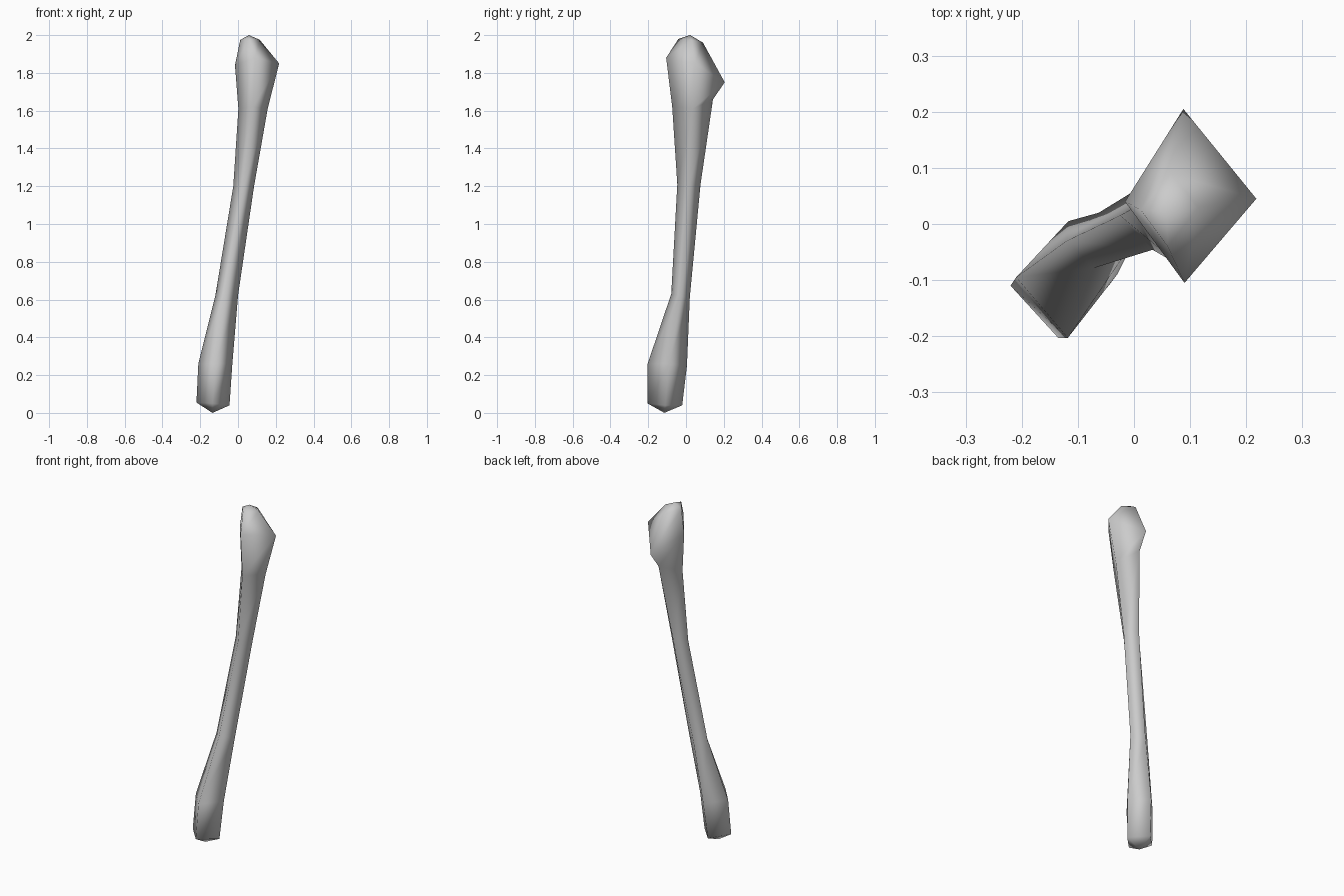
import bpy, bmesh

# Four-sided rings, bottom to top: left, front, right, back corners (x, y, z)
rings = [
    [(-.22, -.11, .055), (-.135, -.203, .05), (-.045, -.11, .04), (-.13, -.02, .04)],
    [(-.21, -.095, .26), (-.118, -.203, .26), (-.03, -.09, .26), (-.117, .005, .25)],
    [(-.12, -.03, .62), (-.07, -.078, .63), (0, -.03, .62), (-.063, .02, .61)],
    [(-.025, .015, 1.2), (.033, -.046, 1.21), (.085, .015, 1.2), (.03, .077, 1.21)],
    [(.002, .03, 1.61), (.08, -.073, 1.62), (.157, .035, 1.61), (.08, .143, 1.66)],
    [(-.016, .04, 1.84), (.09, -.105, 1.88), (.218, .045, 1.85), (.088, .205, 1.75)],
    [(.012, .025, 1.975), (.06, -.04, 1.98), (.115, .03, 1.975), (.065, .09, 1.96)],
]

# Shaft skinned ring by ring and closed with a pointed cap at each end
bm = bmesh.new()
loops = [[bm.verts.new(p) for p in ring] for ring in rings]
for low, high in zip(loops, loops[1:]):
    for i in range(4):
        j = (i + 1) % 4
        bm.faces.new((low[i], low[j], high[j], high[i]))
for tip, loop in (((-.135, -.115, 0), loops[0]), ((.058, .022, 2), loops[-1])):
    v = bm.verts.new(tip)
    for i in range(4):
        bm.faces.new((loop[i], loop[(i + 1) % 4], v))
bmesh.ops.recalc_face_normals(bm, faces=bm.faces)
for f in bm.faces:
    f.smooth = True

mesh = bpy.data.meshes.new("bone_shaft")
bm.to_mesh(mesh)
bm.free()
bpy.context.collection.objects.link(bpy.data.objects.new("bone_shaft", mesh))
